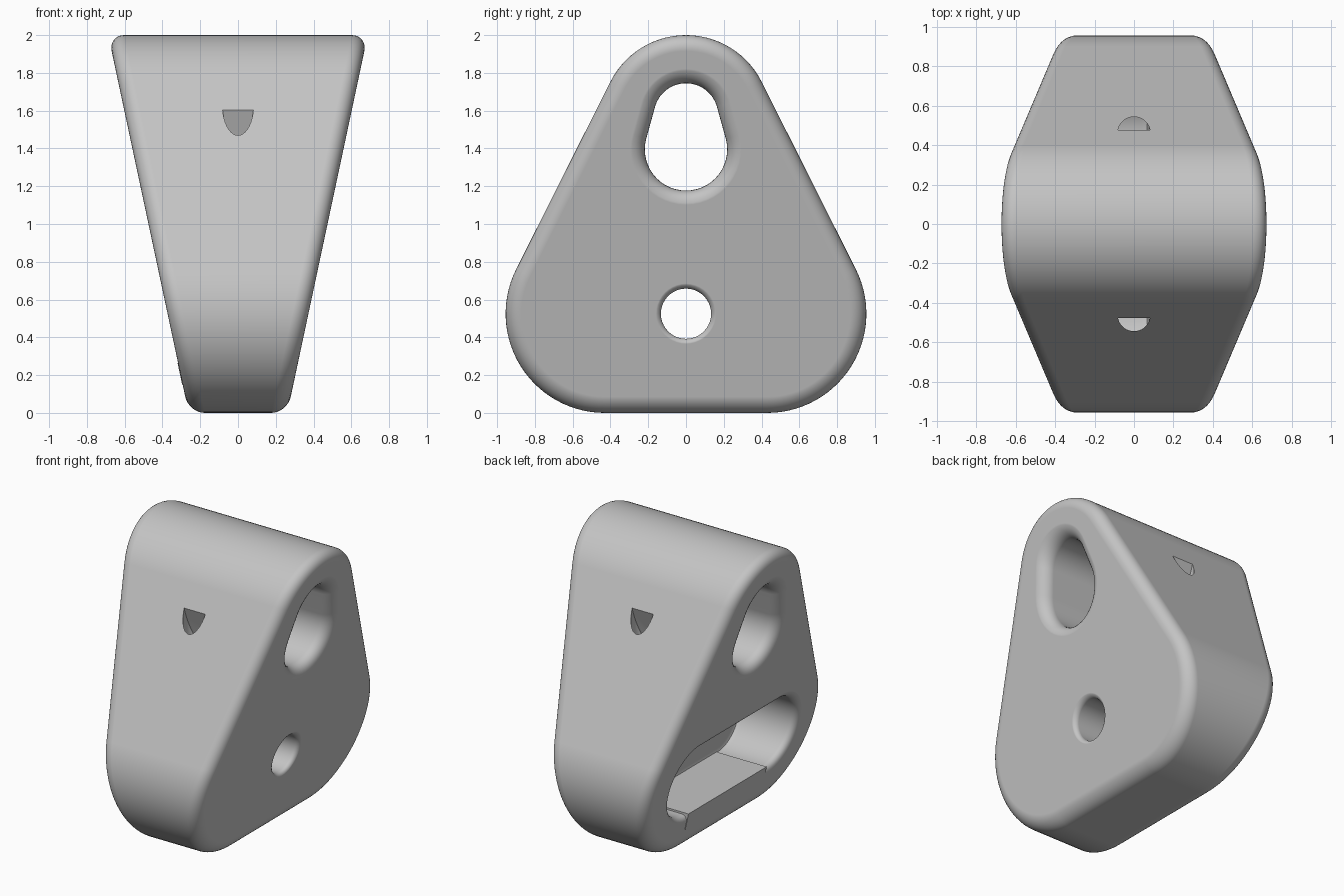
import bpy, bmesh
from math import sin, cos, pi, atan2, hypot, acos

if "Cube" in bpy.data.objects:
    bpy.data.objects.remove(bpy.data.objects["Cube"])

grey = bpy.data.materials.new("warm_grey")
grey.use_nodes = True
grey.diffuse_color = (0.55, 0.55, 0.55, 1)
grey.node_tree.nodes["Principled BSDF"].inputs["Base Color"].default_value = (0.55, 0.55, 0.55, 1)


def half_width(z):
    return 0.261 + 0.213 * z


def hull(circles, grow, seg):
    """Outline around counter-clockwise circles (y, z, r), each grown by an offset."""
    n = len(circles)
    if n == 1:
        y, z, r = circles[0]
        return [(y + (r + grow) * cos(2 * pi * i / seg), z + (r + grow) * sin(2 * pi * i / seg))
                for i in range(seg)]
    normals = []
    for i in range(n):
        (y0, z0, r0), (y1, z1, r1) = circles[i], circles[(i + 1) % n]
        along = atan2(z1 - z0, y1 - y0)
        normals.append(along - acos((r0 - r1) / hypot(y1 - y0, z1 - z0)))
    points = []
    for i, (y, z, r) in enumerate(circles):
        start = normals[i - 1]
        sweep = (normals[i] - start) % (2 * pi)
        for k in range(seg + 1):
            a = start + sweep * k / seg
            points.append((y + (r + grow) * cos(a), z + (r + grow) * sin(a)))
    return points


def finish(name, bm):
    bmesh.ops.recalc_face_normals(bm, faces=bm.faces)
    mesh = bpy.data.meshes.new(name)
    bm.to_mesh(mesh)
    bm.free()
    mesh.materials.append(grey)
    ob = bpy.data.objects.new(name, mesh)
    bpy.context.collection.objects.link(ob)
    return ob


def loft(name, circles, rings, seg):
    """Skin outlines; each ring is (offset, function giving x from z)."""
    bm = bmesh.new()
    loops = [[bm.verts.new((fx(z), y, z)) for y, z in hull(circles, grow, seg)]
             for grow, fx in rings]
    for a, b in zip(loops, loops[1:]):
        for i in range(len(a)):
            j = (i + 1) % len(a)
            bm.faces.new((a[i], a[j], b[j], b[i]))
    bm.faces.new(loops[0])
    bm.faces.new(loops[-1])
    return finish(name, bm)


def side(sign, t):
    return lambda z: sign * (half_width(z) + t)


def flare(sign, f, steps=7):
    """Rings for a rounded mouth, from outside the face inward."""
    rings = [(f, side(sign, 0.15))]
    for k in range(steps + 1):
        a = pi / 2 * (1 - k / steps)
        rings.append((f * (1 - cos(a)), side(sign, 0.001 - f * (1 - sin(a)))))
    return rings


# Tapered body with rounded rims
R, STEPS = 0.085, 8
rim = [(-R * (1 - cos(pi / 2 * k / STEPS)), -R * (1 - sin(pi / 2 * k / STEPS)))
       for k in range(STEPS + 1)]
rings = [(g, side(1, t)) for g, t in reversed(rim)] + [(g, side(-1, t)) for g, t in rim]
body = loft("body", [(-0.43, 0.525, 0.525), (0.43, 0.525, 0.525), (0, 1.552, 0.448)], rings, 28)

cutters = []

# Upper through opening
cutters.append(loft("upper_opening_cutter", [(0, 1.395, 0.218), (0, 1.575, 0.17)],
                    flare(1, 0.085) + flare(-1, 0.085)[::-1], 28))

# Pocket in the right-hand face
cutters.append(loft("pocket_cutter", [(-0.44, 0.5, 0.25), (0.44, 0.5, 0.25)],
                    flare(-1, 0.05) + [(0, lambda z: 0.04), (-0.01, lambda z: 0.065),
                                       (-0.04, lambda z: 0.075)], 28))

# Round hole from the left-hand face into the pocket
cutters.append(loft("round_hole_cutter", [(0, 0.525, 0.133)],
                    flare(1, 0.035) + [(0, lambda z: 0.0)], 40))

# Vertical cord holes, front and back, with slanted ceilings
for name, s in (("front", -1), ("back", 1)):
    bm = bmesh.new()
    bmesh.ops.create_cone(bm, cap_ends=True, segments=40, radius1=0.083, radius2=0.083, depth=1)
    for v in bm.verts:
        top = v.co.z > 0
        inward = 0.06 - s * v.co.y
        v.co.y += s * 0.46
        v.co.z = 1.73 - 2.8 * inward if top else 0.58
    cutters.append(finish(name + "_cord_hole_cutter", bm))

for c in cutters:
    c.hide_render = True
    m = body.modifiers.new(c.name, 'BOOLEAN')
    m.operation = 'DIFFERENCE'
    m.solver = 'EXACT'
    m.object = c

# Bake the cuts and drop the cutters
bpy.context.view_layer.update()
cut = bpy.data.meshes.new_from_object(body.evaluated_get(bpy.context.evaluated_depsgraph_get()))
body.modifiers.clear()
body.data = cut
for c in cutters:
    bpy.data.objects.remove(c)
cut.materials.clear()
cut.materials.append(grey)
for p in cut.polygons:
    p.material_index = 0

# Sill plate on the pocket floor, flush with the face
bm = bmesh.new()
bmesh.ops.create_cube(bm, size=1)
for v in bm.verts:
    z = 0.263 if v.co.z > 0 else 0.15
    v.co = (0.07 if v.co.x > 0 else -half_width(z) - 0.003, v.co.y * 0.86, z)
plate = finish("pocket_floor_plate", bm)

# Smooth shading with crisp edges
bpy.ops.object.select_all(action='DESELECT')
for ob in (body, plate):
    ob.select_set(True)
bpy.context.view_layer.objects.active = body
bpy.ops.object.shade_smooth_by_angle(angle=0.6)
wn = body.modifiers.new("even_normals", 'WEIGHTED_NORMAL')
wn.keep_sharp = True
